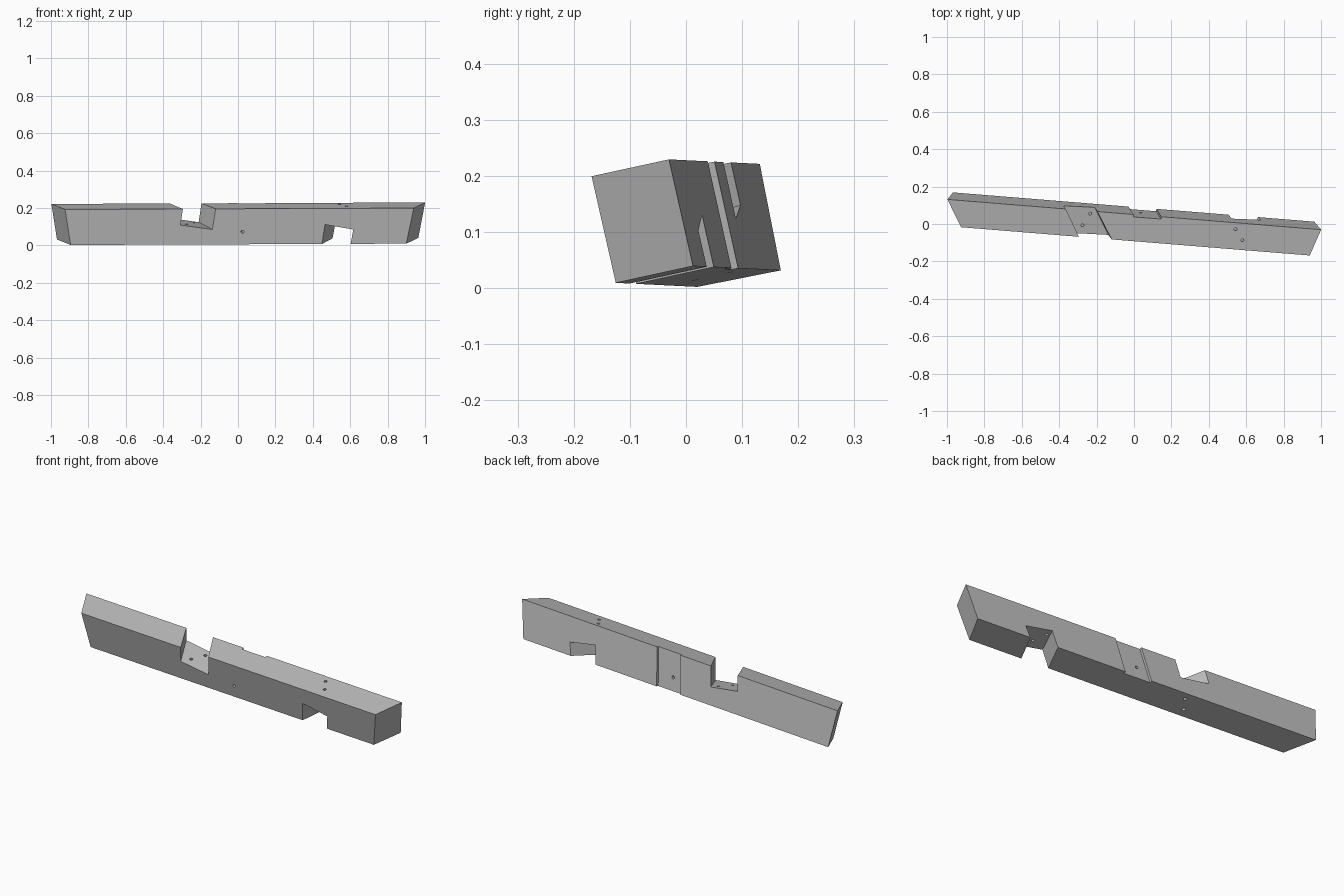
import bpy, bmesh
from mathutils import Vector

cube = bpy.data.objects.get("Cube")
if cube:
    bpy.data.objects.remove(cube, do_unlink=True)

# Beam frame: s runs along the beam, t from front to back, h from bottom to top
S = Vector((2, -0.162, 0.008)).normalized()
T = Vector((0.078, 0.976, 0.205))
T = (T - S * T.dot(S)).normalized()
H = S.cross(T)
ORIGIN = Vector((0.0025, -0.0525, 0.0055))
DEPTH, HEIGHT = 0.1455, 0.194


def place(s, t, h):
    return ORIGIN + S * s + T * t + H * h


def make_object(name, bm):
    bmesh.ops.recalc_face_normals(bm, faces=bm.faces)
    mesh = bpy.data.meshes.new(name)
    bm.to_mesh(mesh)
    bm.free()
    obj = bpy.data.objects.new(name, mesh)
    bpy.context.scene.collection.objects.link(obj)
    return obj


def loft(name, rings):
    """Solid between two rings of (s, t, h) points."""
    bm = bmesh.new()
    a, b = [[bm.verts.new(place(*p)) for p in ring] for ring in rings]
    bm.faces.new(a)
    bm.faces.new(b)
    for i in range(len(a)):
        j = (i + 1) % len(a)
        bm.faces.new((a[i], a[j], b[j], b[i]))
    return make_object(name, bm)


def notch(name, front, back):
    """Cutter from front and back profiles: floor left, floor right, open right, open left."""
    rings = []
    for k in (-0.2, 1.2):
        ring = [Vector(f).lerp(Vector(b), k) for f, b in zip(front, back)]
        ring[2] = ring[1].lerp(ring[2], 1.4)
        ring[3] = ring[0].lerp(ring[3], 1.4)
        rings.append([(p.x, DEPTH * k, p.y) for p in ring])
    return loft(name, rings)


def hole(name, start, end, radius=0.008, sides=24):
    a, b = place(*start), place(*end)
    bm = bmesh.new()
    bmesh.ops.create_cone(bm, cap_ends=True, segments=sides, radius1=radius,
                          radius2=radius, depth=(b - a).length)
    turn = (b - a).to_track_quat('Z', 'Y').to_matrix().to_4x4()
    turn.translation = (a + b) / 2
    bm.transform(turn)
    return make_object(name, bm)


# Beam with compound mitred ends
beam = loft("timber_beam", [
    [(-0.9, 0, 0), (-0.985, DEPTH, 0), (-1.011, DEPTH, HEIGHT), (-0.926, 0, HEIGHT)],
    [(0.9, 0, 0), (0.953, DEPTH, 0), (0.994, DEPTH, HEIGHT), (0.944, 0, HEIGHT)]])

# Skewed notches in the top and the bottom
cutters = [
    notch("top_notch_cutter",
          [(-0.309, 0.106), (-0.138, 0.082), (-0.118, HEIGHT), (-0.294, HEIGHT)],
          [(-0.390, 0.116), (-0.223, 0.091), (-0.206, HEIGHT), (-0.376, HEIGHT)]),
    notch("bottom_notch_cutter",
          [(0.466, 0.106), (0.618, 0.078), (0.602, 0), (0.447, 0)],
          [(0.512, 0.095), (0.668, 0.066), (0.652, 0), (0.493, 0)])]

# Shallow leaning groove across the back
cutters.append(loft("back_groove_cutter", [
    [(-0.052, t, -0.05), (0.098, t, -0.05), (0.144, t, 0.244), (-0.004, t, 0.244)]
    for t in (DEPTH - 0.013, DEPTH + 0.05)]))

# Peg holes: upright pairs through each notch, level pair through the groove
LEAN = 0.17
for s, t, h in ((-0.243, 0.11, 0.1), (-0.280, 0.045, 0.1),
                (0.538, 0.11, HEIGHT), (0.579, 0.053, HEIGHT)):
    cutters.append(hole("upright_hole_cutter",
                        (s - LEAN * (h + 0.05), t, -0.05),
                        (s + LEAN * (0.25 - h), t, 0.25)))
for s, h in ((0.023, 0.068), (0.025, 0.138)):
    cutters.append(hole("level_hole_cutter", (s, -0.05, h), (s, DEPTH + 0.05, h)))

# Cut the beam, then drop the cutters
for cutter in cutters:
    cutter.hide_render = True
    cut = beam.modifiers.new(cutter.name, 'BOOLEAN')
    cut.operation = 'DIFFERENCE'
    cut.solver = 'EXACT'
    cut.object = cutter
bpy.context.view_layer.update()
result = bpy.data.meshes.new_from_object(
    beam.evaluated_get(bpy.context.evaluated_depsgraph_get()))
beam.modifiers.clear()
beam.data = result
for cutter in cutters:
    bpy.data.objects.remove(cutter, do_unlink=True)

# Single plain colour
grey = bpy.data.materials.new("plain_grey")
grey.use_nodes = True
colour = (0.5, 0.5, 0.5, 1)
grey.diffuse_color = colour
grey.node_tree.nodes["Principled BSDF"].inputs["Base Color"].default_value = colour
beam.data.materials.clear()
beam.data.materials.append(grey)
for face in beam.data.polygons:
    face.material_index = 0
    face.use_smooth = False
